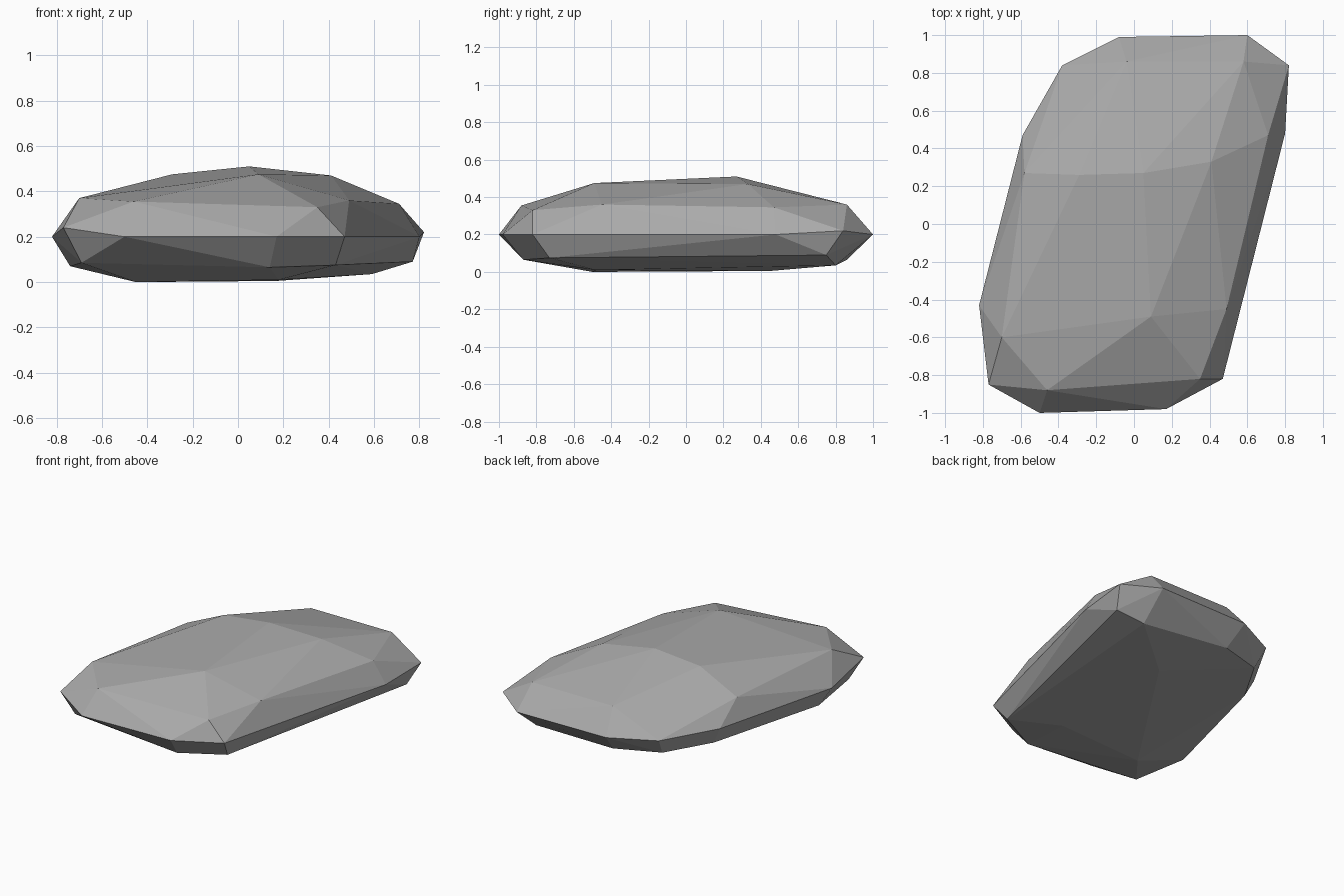
import bpy
import bmesh
import math
from mathutils import Vector

# Remove the default cube
default_cube = bpy.data.objects.get("Cube")
if default_cube:
    bpy.data.objects.remove(default_cube, do_unlink=True)

CENTIMETRE = 0.01

# Corners of the stone, in hundredths of a unit, layer by layer
widest_ring = [
    (-8, 99, 20), (60, 100, 20), (82, 84, 22), (80, 48, 20),
    (47, -82, 20), (17, -98, 20), (-50, -100, 20), (-77, -85, 24),
    (-82, -43, 20), (-59, 47, 20), (-38, 84, 20),
]
upper_ring = [
    (-70, -60, 37), (-46, -88, 35.5), (35, -82, 33), (49, -45, 36),
    (71, 47, 34.5), (58, 86, 36), (-4, 86, 36), (-58, 27, 34),
]
crown = [(9, -49, 47.5), (5, 27, 51), (41, 33, 47), (-29, 26, 47.5)]
lower_ring = [
    (-69, -80, 8.5), (14, -87, 6.5), (43, -73, 7.5), (77, 75, 9),
    (59, 80, 3.5), (-4, 86, 6.5), (-35, 76, 8), (-53, 45, 8), (-74, -40, 7),
]
base = [(-45, -50, 0), (18, -48, 1), (17, 45, 0.5)]


def make_material(name, colour):
    material = bpy.data.materials.new(name)
    material.use_nodes = True
    material.diffuse_color = colour
    shader = material.node_tree.nodes["Principled BSDF"]
    shader.inputs["Base Color"].default_value = colour
    shader.inputs["Roughness"].default_value = 0.9
    return material


def make_stone(name, layers, material):
    """Wrap a faceted convex skin around the corner layers."""
    bm = bmesh.new()
    for layer in layers:
        for corner in layer:
            bm.verts.new(Vector(corner) * CENTIMETRE)
    hull = bmesh.ops.convex_hull(bm, input=bm.verts)
    unused = [v for v in hull["geom_interior"] if isinstance(v, bmesh.types.BMVert)]
    bmesh.ops.delete(bm, geom=unused, context="VERTS")

    # Merge nearly level triangles into broad chiselled facets
    bmesh.ops.dissolve_limit(
        bm, angle_limit=math.radians(2), verts=bm.verts, edges=bm.edges
    )
    bmesh.ops.recalc_face_normals(bm, faces=bm.faces)
    for face in bm.faces:
        face.smooth = False

    mesh = bpy.data.meshes.new(name)
    bm.to_mesh(mesh)
    bm.free()
    mesh.materials.append(material)
    stone = bpy.data.objects.new(name, mesh)
    bpy.context.scene.collection.objects.link(stone)
    return stone


# Single flat stone
stone_grey = make_material("stone grey", (0.4, 0.4, 0.4, 1))
make_stone("flat_stone", [widest_ring, upper_ring, crown, lower_ring, base], stone_grey)
